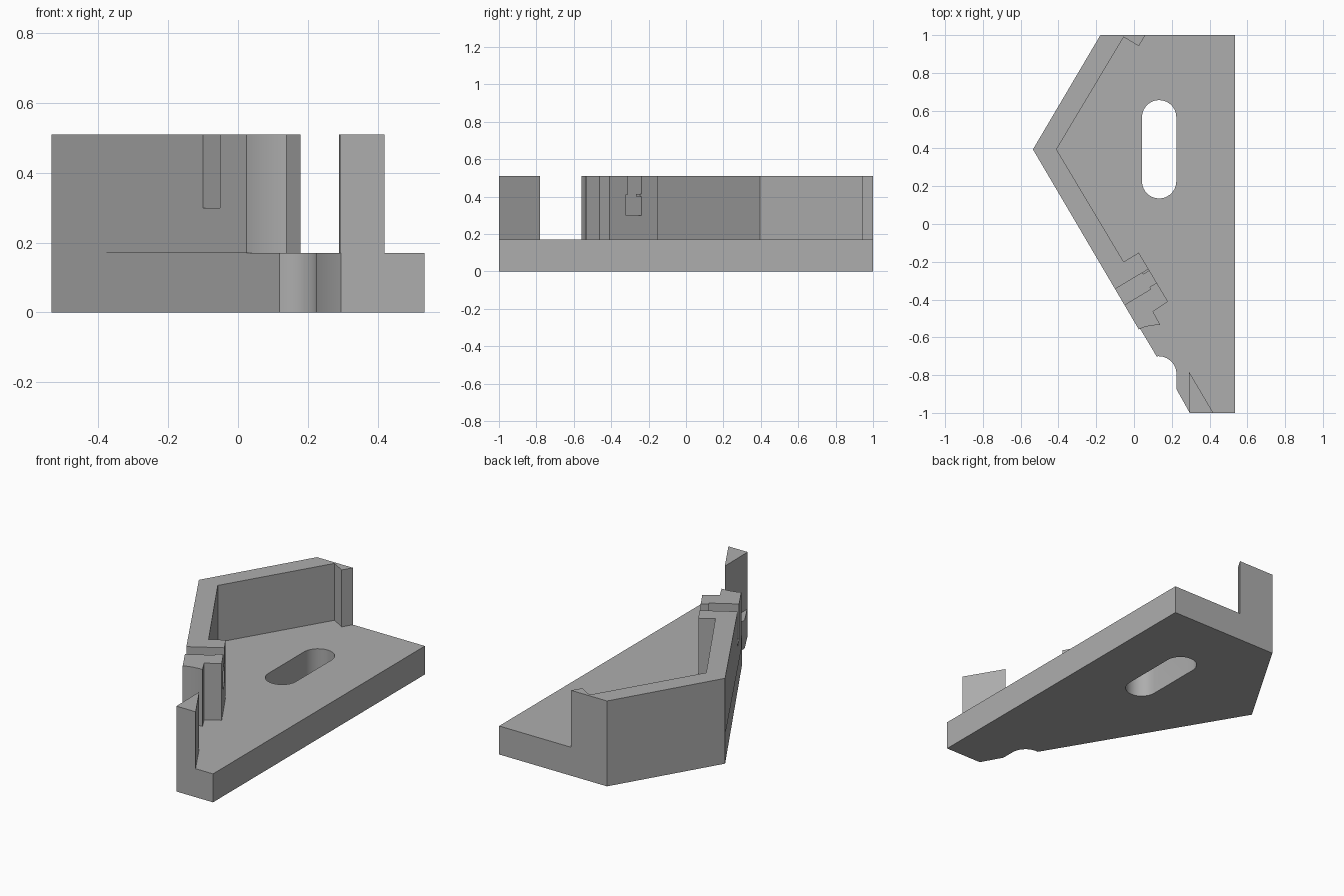
import bpy
import bmesh
from math import cos, sin, pi
from mathutils import Vector

if "Cube" in bpy.data.objects:
    bpy.data.objects.remove(bpy.data.objects["Cube"])

BASE_TOP, WALL_TOP = 0.17, 0.51
CORNER = Vector((-0.535, 0.395))
ALONG = Vector((0.655, -1.095)).normalized()
INWARD = Vector((-ALONG.y, ALONG.x))

grey = bpy.data.materials.new("plain grey")
grey.use_nodes = True
colour = (0.42, 0.42, 0.42, 1)
grey.diffuse_color = colour
grey.node_tree.nodes["Principled BSDF"].inputs["Base Color"].default_value = colour


def leg(s, t):
    """Point s along the front leg of the wall and t in from its outer face."""
    p = CORNER + ALONG * s + INWARD * t
    return (p.x, p.y)


def back(p):
    return (p[0], 2 * CORNER.y - p[1])


def arc(cx, cy, r, a0, a1, n=14):
    return [(cx + r * cos(a0 + (a1 - a0) * i / n), cy + r * sin(a0 + (a1 - a0) * i / n))
            for i in range(n + 1)]


def prism(name, outline, z0, z1):
    bm = bmesh.new()
    face = bm.faces.new([bm.verts.new((x, y, z0)) for x, y in outline])
    grown = bmesh.ops.extrude_face_region(bm, geom=[face])
    top = [v for v in grown["geom"] if isinstance(v, bmesh.types.BMVert)]
    bmesh.ops.translate(bm, verts=top, vec=(0, 0, z1 - z0))
    bmesh.ops.recalc_face_normals(bm, faces=bm.faces)
    mesh = bpy.data.meshes.new(name)
    bm.to_mesh(mesh)
    bm.free()
    mesh.materials.append(grey)
    ob = bpy.data.objects.new(name, mesh)
    bpy.context.collection.objects.link(ob)
    return ob


def select(ob):
    bpy.ops.object.select_all(action='DESELECT')
    bpy.context.view_layer.objects.active = ob
    ob.select_set(True)


def cut(ob, cutter):
    mod = ob.modifiers.new("cut", 'BOOLEAN')
    mod.operation, mod.solver, mod.object = 'DIFFERENCE', 'EXACT', cutter
    select(ob)
    bpy.ops.object.modifier_apply(modifier=mod.name)
    bpy.data.objects.remove(cutter)


def block(name, s0, s1, t0, t1, z0, z1):
    return prism(name, [leg(s0, t0), leg(s1, t0), leg(s1, t1), leg(s0, t1)], z0, z1)


# Base plate with a rounded bite in the front edge and a long slot
back_corner = (-0.178, 1)
base = prism("base_plate",
             [back_corner, (0.535, 1), (0.535, -1), (0.295, -1), (0.225, -0.875)]
             + arc(0.13, -0.795, 0.095, 0, pi * 0.535)
             + [tuple(CORNER)], 0, BASE_TOP)
cut(base, prism("slot_cutter",
                arc(0.133, 0.565, 0.091, 0, pi) + arc(0.133, 0.226, 0.091, pi, 2 * pi),
                -0.1, 0.3))

# Bent wall with a thicker block on the front leg and a hook on the back leg
hook = [leg(0.757, 0.107), leg(0.757, 0.2)]
wall = prism("bent_wall",
             [back_corner, tuple(CORNER)]
             + arc(0.13, -0.79, 0.255, pi * 0.635, pi * 0.488, 10)
             + [leg(1.063, 0.105), leg(1.058, 0.2), hook[1], hook[0], leg(0.064, 0.107)]
             + [back(p) for p in hook] + [(0.06, 1)], BASE_TOP, WALL_TOP)

# Groove across the block, with its small catches
cut(wall, block("groove_cutter", 0.858, 0.955, -0.1, 0.3, 0.30, 0.6))
block("groove_lip", 0.942, 0.956, 0.155, 0.2, 0.41, WALL_TOP)
block("groove_catch", 0.857, 0.868, 0.16, 0.2, 0.40, 0.415)

# Pointed post at the front
post = prism("front_post", [(0.293, -1), (0.42, -1), (0.29, -0.78)], BASE_TOP, WALL_TOP)

for ob in (base, wall):
    select(ob)
    bpy.ops.object.shade_smooth_by_angle(angle=pi / 6)
